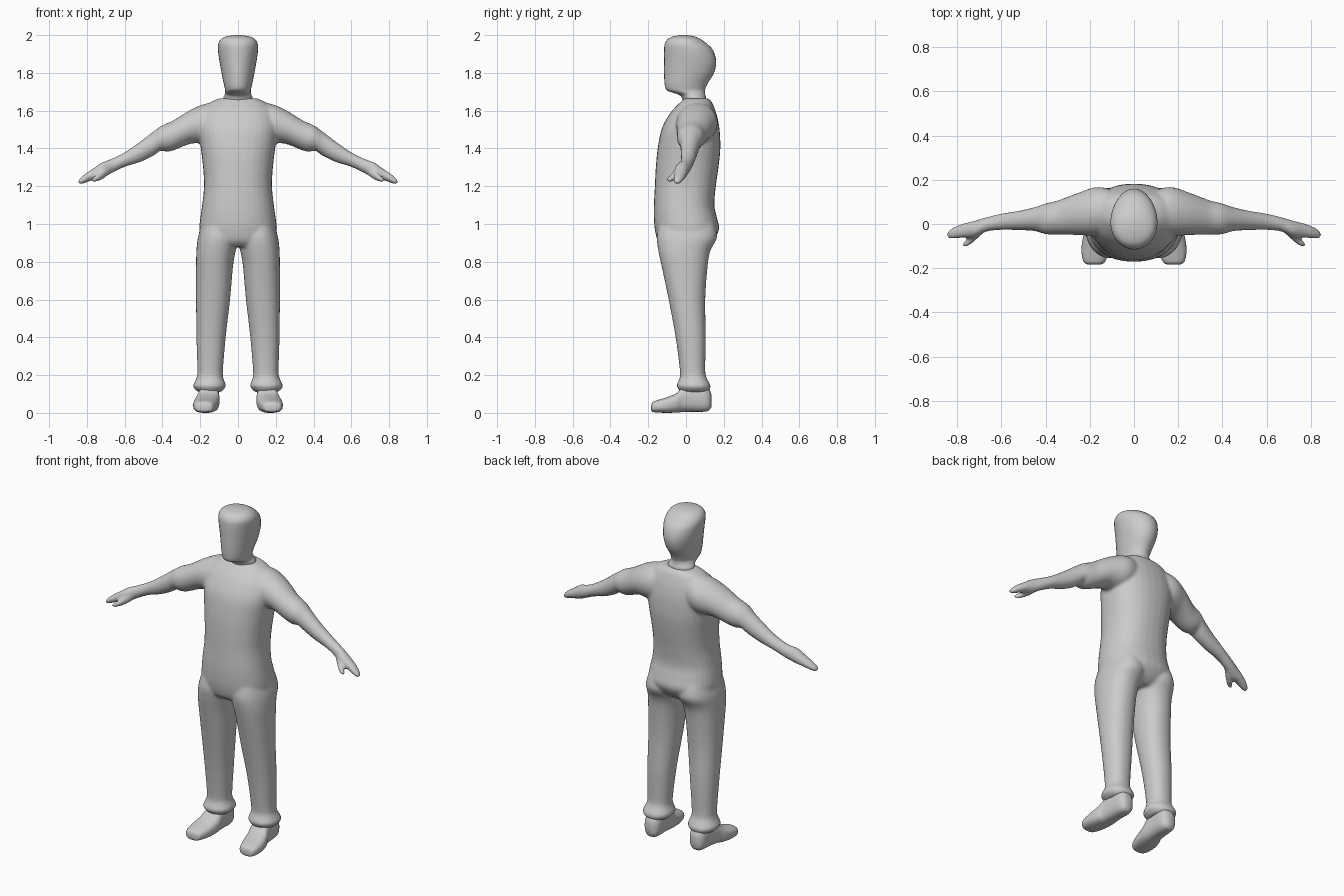
import bpy, bmesh, math
from mathutils import Vector


def spline(rows, steps):
    """Catmull-Rom interpolation between section rows."""
    out = []
    for i in range(len(rows) - 1):
        p0, p1 = rows[max(i - 1, 0)], rows[i]
        p2, p3 = rows[i + 1], rows[min(i + 2, len(rows) - 1)]
        for s in range(steps):
            t = s / steps
            out.append([0.5 * (2 * b + (c - a) * t + (2 * a - 5 * b + 4 * c - d) * t * t
                               + (3 * b - a - 3 * c + d) * t ** 3)
                        for a, b, c, d in zip(p0, p1, p2, p3)])
    return out + [list(rows[-1])]


def loft(bm, axis, rows, power=2.0, side=1, steps=4, n=32):
    """Loft rounded sections; row = position on axis, then min/max on the other two axes."""
    rings = []
    for pos, a0, a1, b0, b1 in spline(rows, steps):
        ring = []
        for k in range(n):
            t = 2 * math.pi * k / n
            c, s = math.cos(t), math.sin(t)
            a = (a0 + a1) / 2 + (a1 - a0) / 2 * math.copysign(abs(c) ** (2 / power), c)
            b = (b0 + b1) / 2 + (b1 - b0) / 2 * math.copysign(abs(s) ** (2 / power), s)
            co = [(pos, a, b), (a, pos, b), (a, b, pos)][axis]
            ring.append(bm.verts.new((co[0] * side, co[1], co[2])))
        rings.append(ring)
    for r, q in zip(rings, rings[1:]):
        for k in range(n):
            bm.faces.new((r[k], r[(k + 1) % n], q[(k + 1) % n], q[k]))
    bm.faces.new(rings[0])
    bm.faces.new(rings[-1])


def finish(bm, name, voxel=0, smooth=0):
    bmesh.ops.recalc_face_normals(bm, faces=bm.faces)
    mesh = bpy.data.meshes.new(name)
    bm.to_mesh(mesh)
    bm.free()
    ob = bpy.data.objects.new(name, mesh)
    bpy.context.collection.objects.link(ob)
    for p in mesh.polygons:
        p.use_smooth = True
    if voxel:
        m = ob.modifiers.new("blend", 'REMESH')
        m.mode, m.voxel_size, m.use_smooth_shade = 'VOXEL', voxel, True
    if smooth:
        m = ob.modifiers.new("soften", 'SMOOTH')
        m.factor, m.iterations = 0.5, smooth
    return ob


# Clothed body: torso, legs and arms blended into one skin
torso = [(0.88, -.12, .12, -.12, .10), (0.91, -.19, .19, -.15, .14), (0.97, -.205, .205, -.165, .175),
         (1.03, -.20, .20, -.17, .165), (1.10, -.19, .19, -.17, .15), (1.20, -.18, .18, -.165, .158),
         (1.30, -.185, .185, -.16, .172), (1.40, -.197, .197, -.15, .182), (1.50, -.21, .21, -.13, .178),
         (1.57, -.20, .20, -.095, .165), (1.61, -.18, .18, -.065, .152), (1.645, -.145, .145, -.03, .137),
         (1.665, -.10, .10, -.01, .12)]
leg = [(1.0, .02, .19, -.14, .15), (0.93, .0, .212, -.155, .165), (0.86, .012, .22, -.147, .13),
       (0.78, .026, .222, -.13, .115), (0.60, .042, .222, -.092, .102), (0.40, .065, .22, -.055, .105),
       (0.22, .08, .215, -.032, .102), (0.18, .076, .222, -.036, .112), (0.145, .063, .238, -.05, .13),
       (0.125, .075, .228, -.04, .127), (0.11, .09, .21, -.03, .115)]
arm = [(.06, .0, .14, 1.46, 1.64), (.16, -.05, .168, 1.43, 1.64), (.25, -.05, .142, 1.425, 1.605),
       (.34, -.048, .108, 1.39, 1.55), (.38, -.048, .098, 1.383, 1.532), (.41, -.044, .09, 1.388, 1.517),
       (.45, -.032, .076, 1.36, 1.488), (.52, -.028, .06, 1.327, 1.435), (.60, -.027, .047, 1.302, 1.38),
       (.67, -.035, .03, 1.268, 1.345), (.72, -.06, .015, 1.243, 1.326), (.77, -.062, .003, 1.232, 1.292),
       (.81, -.066, -.012, 1.217, 1.265), (.838, -.065, -.028, 1.21, 1.24), (.846, -.055, -.038, 1.215, 1.23)]
thumb = [(.68, -.04, .0, 1.265, 1.31), (.715, -.072, -.025, 1.238, 1.285), (.745, -.096, -.055, 1.225, 1.262),
         (.768, -.104, -.078, 1.222, 1.246), (.775, -.1, -.086, 1.226, 1.238)]
bm = bmesh.new()
loft(bm, 2, torso, 2.3)
for side in (1, -1):
    loft(bm, 2, leg, 2.2, side)
    loft(bm, 0, arm, 2.0, side)
    loft(bm, 0, thumb, 2.0, side)
finish(bm, "clothed_body", 0.009, 5)

# Head and neck
head = [(1.60, -.08, .08, -.0, .11), (1.665, -.078, .078, -.02, .107), (1.685, -.07, .07, -.04, .102),
        (1.70, -.068, .068, -.085, .10), (1.715, -.069, .069, -.107, .102), (1.75, -.077, .077, -.114, .118),
        (1.80, -.087, .087, -.116, .148), (1.86, -.098, .098, -.116, .16), (1.92, -.106, .106, -.116, .143),
        (1.955, -.104, .104, -.112, .11), (1.98, -.088, .088, -.095, .075), (1.993, -.06, .06, -.068, .045),
        (2.0, -.02, .02, -.03, .01)]
bm = bmesh.new()
loft(bm, 2, head, 2.0)
finish(bm, "head")

# Shoes, toes turned slightly outwards
shoe = [(-.184, .155, .205, .012, .04), (-.176, .135, .224, .005, .058), (-.15, .122, .235, .002, .068),
        (-.10, .108, .237, .0, .083), (-.05, .10, .228, .002, .105), (-.02, .098, .216, .004, .135),
        (.03, .10, .208, .006, .15), (.09, .10, .202, .006, .15), (.12, .11, .192, .012, .13),
        (.134, .13, .172, .03, .10)]
for side, label in ((1, "left"), (-1, "right")):
    bm = bmesh.new()
    loft(bm, 1, shoe, 2.6, side)
    finish(bm, label + "_shoe")
